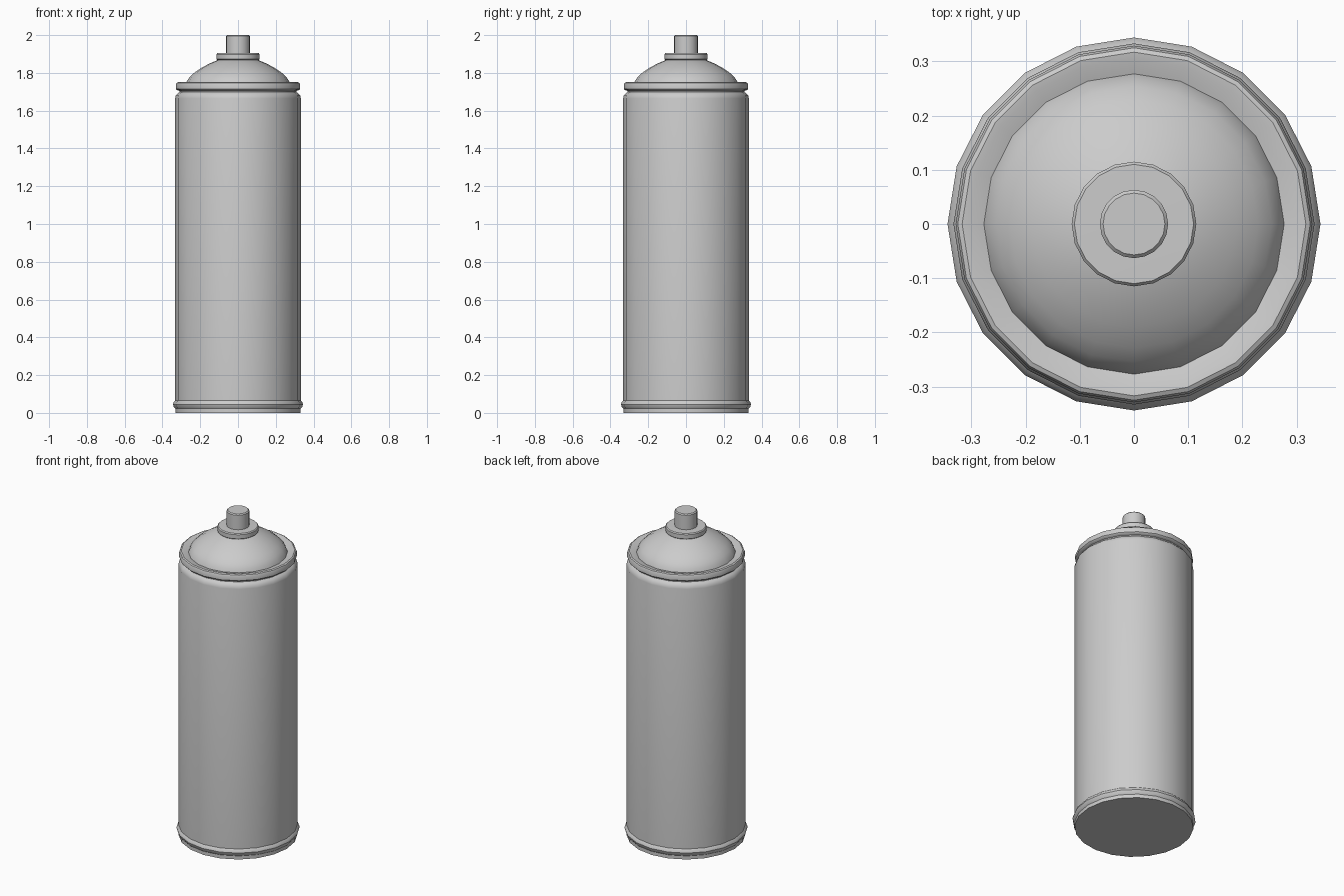
import bpy, bmesh, math

if "Cube" in bpy.data.objects:
    bpy.data.objects.remove(bpy.data.objects["Cube"])

SIDES = 20

def lathe(name, profile):
    """Revolve an (r, z) profile around z and cap both ends."""
    bm = bmesh.new()
    rings = []
    for r, z in profile:
        rings.append([bm.verts.new((r * math.cos(2 * math.pi * i / SIDES),
                                    r * math.sin(2 * math.pi * i / SIDES), z))
                      for i in range(SIDES)])
    for a, b in zip(rings, rings[1:]):
        for i in range(SIDES):
            j = (i + 1) % SIDES
            bm.faces.new((a[i], a[j], b[j], b[i]))
    bm.faces.new(rings[0][::-1])
    bm.faces.new(rings[-1])
    mesh = bpy.data.meshes.new(name)
    bm.to_mesh(mesh)
    bm.free()
    ob = bpy.data.objects.new(name, mesh)
    bpy.context.collection.objects.link(ob)
    bpy.ops.object.select_all(action='DESELECT')
    ob.select_set(True)
    bpy.context.view_layer.objects.active = ob
    bpy.ops.object.shade_smooth_by_angle(angle=math.radians(35))
    return ob

# Can: bottom bead, straight wall, shoulder, neck groove, rolled rim, dome
lathe("can_body", [
    (0.332, 0.0), (0.332, 0.022), (0.340, 0.032), (0.344, 0.045),
    (0.340, 0.057), (0.333, 0.065),
    (0.333, 1.665), (0.329, 1.682), (0.318, 1.693), (0.310, 1.698),
    (0.310, 1.705), (0.324, 1.709), (0.329, 1.715), (0.329, 1.738),
    (0.325, 1.747), (0.317, 1.751), (0.305, 1.749), (0.277, 1.740),
    (0.270, 1.758), (0.254, 1.780), (0.229, 1.803), (0.190, 1.829),
    (0.150, 1.850), (0.105, 1.869), (0.085, 1.874),
])

# Valve collar
lathe("valve_collar", [
    (0.085, 1.866), (0.109, 1.868), (0.115, 1.873), (0.115, 1.898),
    (0.110, 1.904), (0.055, 1.905),
])

# Spray button
lathe("spray_button", [
    (0.063, 1.895), (0.063, 1.994), (0.057, 2.0),
])
